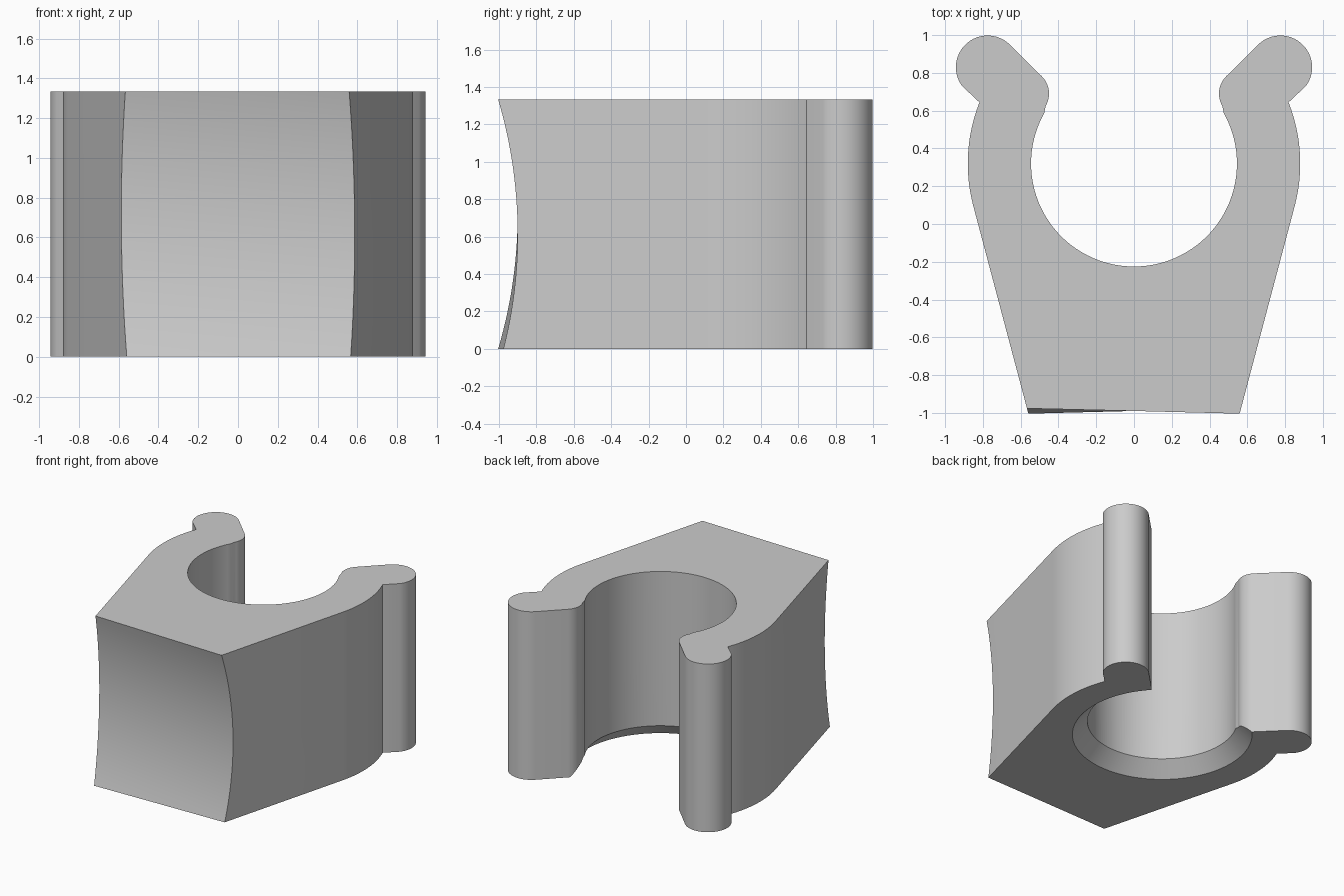
import bpy, bmesh, math
from mathutils import Matrix

HEIGHT = 1.333
BORE_Y, BORE_R = 0.32, 0.545
TILT = 0.09          # lean of the curved cuts about the y axis
CURVE_Y = -3.4       # centre of the curved front and slot walls

cube = bpy.data.objects.get("Cube")
if cube:
    bpy.data.objects.remove(cube, do_unlink=True)

grey = bpy.data.materials.new("light grey plastic")
grey.use_nodes = True
colour = (0.6, 0.6, 0.6, 1)
grey.diffuse_color = colour
grey.node_tree.nodes["Principled BSDF"].inputs["Base Color"].default_value = colour


def arc(cx, cy, r, start, end, steps):
    """Points along an arc, angles in degrees."""
    angles = [math.radians(start + (end - start) * i / steps) for i in range(steps + 1)]
    return [(cx + r * math.cos(a), cy + r * math.sin(a)) for a in angles]


def finish(name, bm):
    bmesh.ops.recalc_face_normals(bm, faces=bm.faces)
    mesh = bpy.data.meshes.new(name)
    bm.to_mesh(mesh)
    bm.free()
    obj = bpy.data.objects.new(name, mesh)
    bpy.context.collection.objects.link(obj)
    mesh.materials.append(grey)
    return obj


def prism(name, points, depth, matrix=Matrix()):
    """Extrude a flat outline along its local z axis."""
    bm = bmesh.new()
    face = bm.faces.new([bm.verts.new((x, y, 0)) for x, y in points])
    top = bmesh.ops.extrude_face_region(bm, geom=[face])["geom"]
    verts = [g for g in top if isinstance(g, bmesh.types.BMVert)]
    bmesh.ops.translate(bm, verts=verts, vec=(0, 0, depth))
    bm.transform(matrix)
    return finish(name, bm)


def cut(target, cutter):
    cutter.hide_render = True
    mod = target.modifiers.new(cutter.name, 'BOOLEAN')
    mod.operation = 'DIFFERENCE'
    mod.solver = 'EXACT'
    mod.object = cutter
    bpy.context.view_layer.objects.active = target
    bpy.ops.object.modifier_apply(modifier=mod.name)
    bpy.data.objects.remove(cutter, do_unlink=True)


def curved_cutter(name, points, width):
    """Outline drawn in the y-z plane, extruded along x and leaned over."""
    to_side = Matrix(((0, 0, 1, 0), (1, 0, 0, 0), (0, 1, 0, 0), (0, 0, 0, 1)))
    place = Matrix.Translation((0, CURVE_Y, HEIGHT / 2)) @ Matrix.Rotation(TILT, 4, 'Y')
    return prism(name, points, width, place @ to_side @ Matrix.Translation((0, 0, -width / 2)))


# Clip body: half outline with side, rounded lip and bore, then mirrored
half = [(0.547, -1.05)]
half += arc(0, BORE_Y, 0.88, -14.7, 21.6, 16)
half += arc(0.775, 0.83, 0.168, -36, 135, 24)
half += arc(0.58, 0.69, 0.13, 135, 210, 12)
half += arc(0, BORE_Y, BORE_R, 29.3, -90, 48)
outline = half + [(-x, y) for x, y in reversed(half[:-1])]
clip = prism("clip_body", outline, HEIGHT)

# Concave front face
cut(clip, curved_cutter("front_cutter", arc(0, 0, 2.5, -23, 23, 48), 2))

# Curved strap slot running through from top to bottom
slot = arc(0, 0, 2.72, -18, 18, 36) + arc(0, 0, 2.955, 18, -18, 36)
cut(clip, curved_cutter("slot_cutter", slot, 0.555))

# Chamfer round the lower rim of the bore
bm = bmesh.new()
bmesh.ops.create_cone(bm, cap_ends=True, segments=144, radius1=BORE_R + 0.16,
                      radius2=BORE_R - 0.05, depth=0.21,
                      matrix=Matrix.Translation((0, BORE_Y, 0.055)))
cut(clip, finish("chamfer_cutter", bm))

# Smooth curves, crisp edges
bpy.ops.object.select_all(action='DESELECT')
clip.select_set(True)
bpy.context.view_layer.objects.active = clip
bpy.ops.object.shade_smooth_by_angle(angle=math.radians(25))
